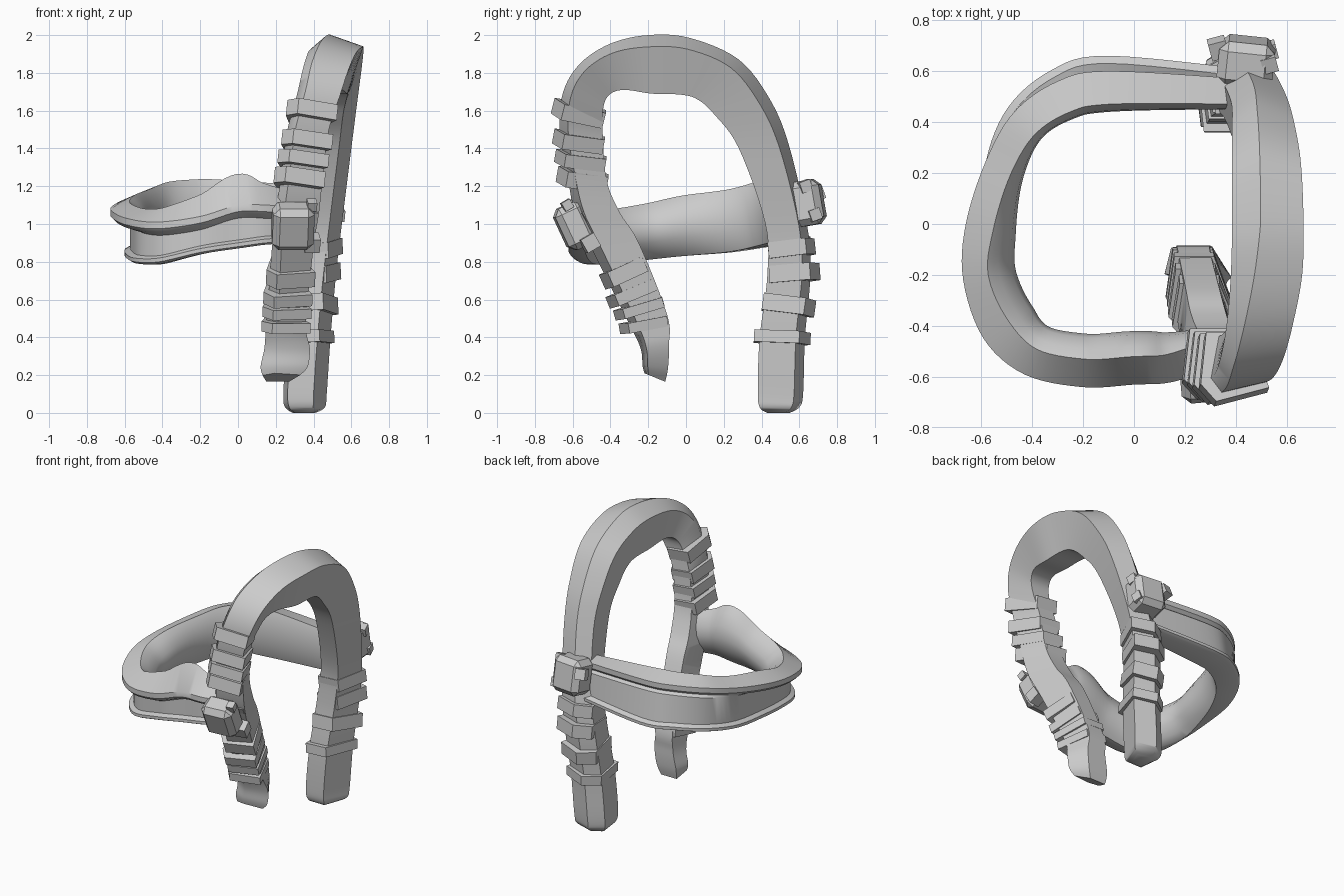
import bpy, bmesh
from math import radians
from mathutils import Vector, Euler


def finish(name, bm, angle=35):
    bmesh.ops.recalc_face_normals(bm, faces=bm.faces)
    me = bpy.data.meshes.new(name)
    bm.to_mesh(me)
    bm.free()
    ob = bpy.data.objects.new(name, me)
    bpy.context.collection.objects.link(ob)
    bpy.ops.object.select_all(action='DESELECT')
    ob.select_set(True)
    bpy.context.view_layer.objects.active = ob
    bpy.ops.object.shade_smooth_by_angle(angle=radians(angle))
    return ob


def spline(rows, n=6):
    """Smoothly interpolate every column of a station table."""
    p = [rows[0]] + rows + [rows[-1]]
    out = []
    for i in range(1, len(p) - 2):
        for k in range(n):
            t = k / n
            out.append([.5 * (2*b + (c-a)*t + (2*a-5*b+4*c-d)*t*t + (3*b-a-3*c+d)*t**3)
                        for a, b, c, d in zip(p[i-1], p[i], p[i+1], p[i+2])])
    return out + [list(rows[-1])]


def loft(name, rings, angle=35):
    bm = bmesh.new()
    vs = [[bm.verts.new(co) for co in r] for r in rings]
    n = len(vs[0])
    for a, b in zip(vs, vs[1:]):
        for j in range(n):
            bm.faces.new((a[j], a[(j+1) % n], b[(j+1) % n], b[j]))
    bm.faces.new(vs[0])
    bm.faces.new(vs[-1])
    return finish(name, bm, angle)


def block(name, loc, size, rot=(0, 0, 0), bevel=0.0):
    bm = bmesh.new()
    bmesh.ops.create_cube(bm, size=1)
    bmesh.ops.scale(bm, vec=size, verts=bm.verts)
    if bevel:
        bmesh.ops.bevel(bm, geom=bm.edges[:], offset=bevel, segments=1, affect='EDGES')
    ob = finish(name, bm, 20)
    ob.location = loc
    ob.rotation_euler = Euler([radians(a) for a in rot])
    return ob


def section(ridge):
    """Five-sided strap section: (depth from outer side, position across x)."""
    return [(0, ridge), (.2, 1), (1, .7), (1, .1), (.25, 0)]


# Upright arch: outer y,z / inner y,z / left x, right x
arch = [
    (.55, 0, .43, 0, .29, .41), (.60, .03, .39, .03, .25, .46),
    (.62, .10, .38, .12, .24, .47), (.63, .4, .39, .4, .26, .49),
    (.66, .75, .43, .72, .29, .52), (.64, 1.0, .42, 1.0, .33, .55),
    (.55, 1.4, .28, 1.4, .38, .60), (.45, 1.65, .15, 1.58, .385, .63),
    (.28, 1.87, .06, 1.66, .385, .655), (.02, 1.985, -.03, 1.685, .385, .665),
    (-.2, 2.0, -.18, 1.69, .38, .66), (-.4, 1.955, -.33, 1.71, .365, .625),
    (-.56, 1.85, -.41, 1.68, .34, .585), (-.65, 1.7, -.44, 1.6, .31, .54),
    (-.67, 1.5, -.44, 1.46, .26, .48), (-.63, 1.27, -.42, 1.23, .23, .45),
    (-.59, 1.07, -.35, 1.06, .20, .43), (-.50, .87, -.25, .90, .18, .40),
    (-.30, .47, -.10, .52, .15, .36), (-.24, .34, -.09, .36, .14, .38),
    (-.23, .25, -.095, .24, .12, .37), (-.22, .21, -.11, .165, .13, .33),
]
rings = []
for oy, oz, iy, iz, xl, xr in spline(arch):
    ridge = min(.4, max(.2, .4 + .35 * oy))   # ridge drifts left toward the front leg
    rings.append([(xl + (xr - xl) * f, oy + (iy - oy) * t, oz + (iz - oz) * t)
                  for t, f in section(ridge)])
loft("arch_band", rings, 48)

# Horizontal loop: lip x,y / top width / bottom z, lip z, inner z / lower lip offset / pad bulge
loop = [
    (.42, .57, .10, .93, 1.19, 1.20, .04, .02), (-.1, .60, .13, .90, 1.20, 1.235, .06, .03),
    (-.3, .56, .13, .90, 1.20, 1.235, .05, .03), (-.47, .44, .12, .88, 1.18, 1.22, .03, .03),
    (-.58, .25, .11, .85, 1.14, 1.18, 0, .05), (-.66, 0, .11, .83, 1.10, 1.15, -.06, .09),
    (-.67, -.22, .10, .81, 1.07, 1.11, -.08, .11), (-.59, -.45, .12, .79, 1.03, 1.08, -.05, .11),
    (-.43, -.59, .11, .79, 1.01, 1.09, -.03, .10), (-.2, -.64, .11, .84, 1.04, 1.16, -.02, .10),
    (0, -.63, .11, .87, 1.10, 1.265, -.02, .10), (.15, -.62, .11, .89, 1.10, 1.22, -.02, .09),
    (.33, -.56, .11, .90, 1.09, 1.17, -.02, .05),
]
st = spline(loop)
rings = []
for i, (x, y, w, zb, zo, zi, lb, bulge) in enumerate(st):
    a, b = st[max(i-1, 0)], st[min(i+1, len(st)-1)]
    t = Vector((b[0] - a[0], b[1] - a[1])).normalized()
    wall = .03 - lb
    prof = [(0, zo), (0, zo - .035), (.02, zo - .055), (max(wall, 0), zo - .07),
            (wall, zb + .045), (-lb, zb + .03), (-lb, zb + .01), (.02 - lb, zb)]
    prof += [(w + bulge * f, zi + (zb - zi) * k)
             for k, f in ((1, 0), (.9, .4), (.7, .85), (.5, 1), (.3, .85), (.1, .4), (0, 0))]
    rings.append([(x - t.y * d, y + t.x * d, z) for d, z in prof])
loft("loop_band", rings)


# Wrapped straps: x, y, z, depth, height, tilt
def wrap(name, rows, side, ridge, width, slope):
    for x, y, z, depth, h, tilt in rows:
        ob = loft(name, [[((f - .5) * width, side * (.5 - t) * depth, k * h)
                          for t, f in section(ridge)] for k in (-.5, .5)], 20)
        ob.location = (x, y, z)
        ob.rotation_euler = (radians(tilt), radians(slope), 0)


wrap("front_upper_wrap", [(.39, -.57, 1.585, .28, .085, -14), (.365, -.57, 1.435, .27, .08, -10),
                          (.345, -.56, 1.335, .27, .07, -9), (.325, -.55, 1.235, .27, .085, -10)],
     -1, .22, .27, 6)
wrap("front_lower_wrap", [(.28, -.33, .74, .25, .085, 24), (.265, -.29, .63, .27, .065, 22),
                          (.26, -.25, .55, .27, .055, 16), (.255, -.225, .465, .26, .055, 10)],
     -1, .22, .26, 2)
wrap("back_wrap", [(.425, .56, .87, .25, .085, 6), (.415, .575, .74, .27, .09, 4),
                   (.40, .545, .57, .28, .09, -8), (.38, .51, .40, .30, .065, -3)],
     1, .4, .26, -3)

# Joint housings with small studs
block("front_joint", (.29, -.59, .99), (.22, .16, .24), (25, 0, 5), .035)
block("back_joint", (.44, .635, 1.11), (.22, .18, .24), (10, 0, -6), .035)
for x, y, z, s in [(.39, -.52, 1.05, .05), (.39, -.51, .90, .08), (.39, -.63, 1.10, .05)]:
    block("front_stud", (x, y, z), (s, s, s), (30, 0, 10))
for x, y, z, s in [(.33, .69, 1.16, .07), (.53, .63, 1.20, .06), (.53, .68, 1.05, .06)]:
    block("back_stud", (x, y, z), (s, s, s), (20, 0, 15))
